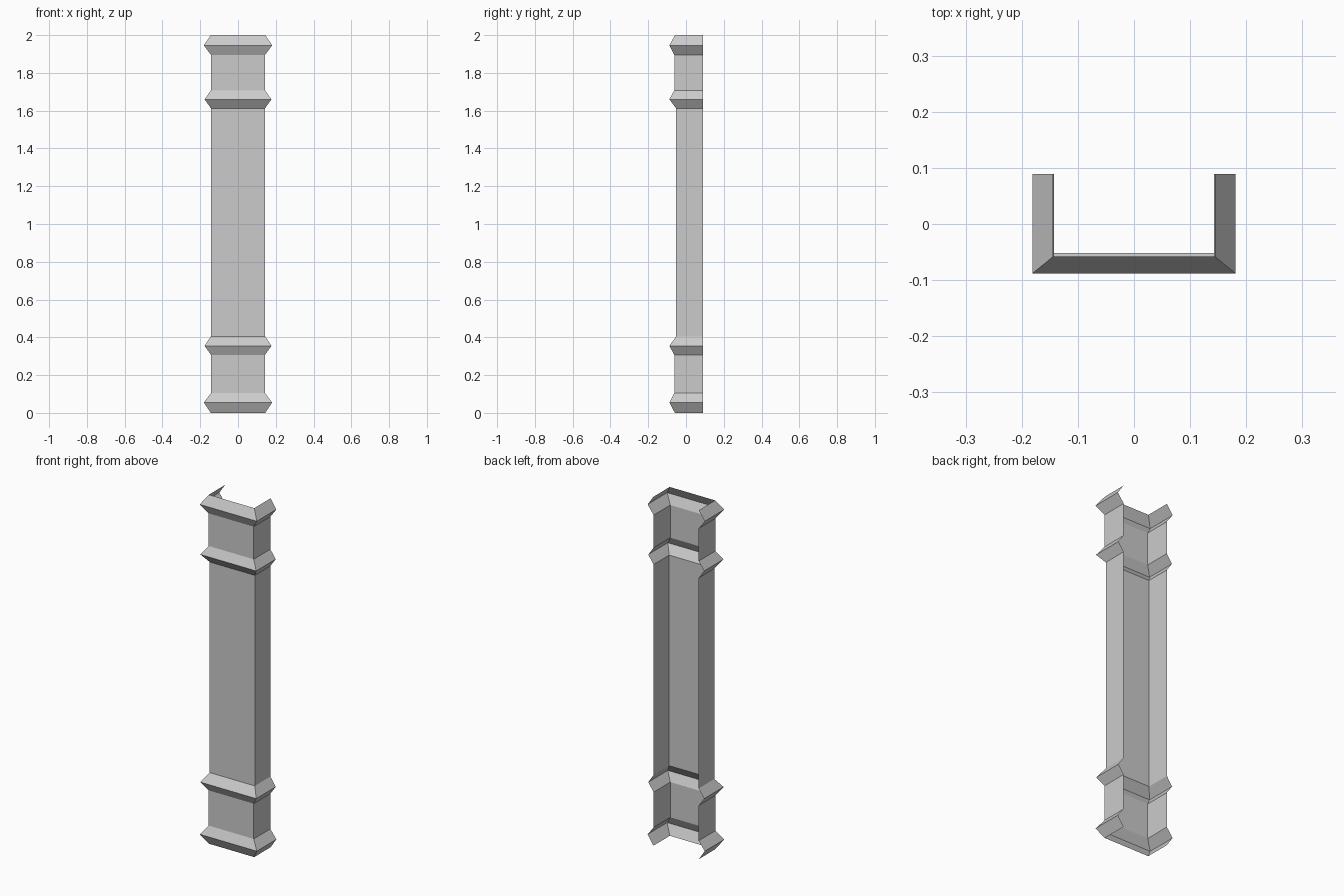
import bpy, bmesh

if "Cube" in bpy.data.objects:
    bpy.data.objects.remove(bpy.data.objects["Cube"])

BACK = 0.089  # open rear edge of the pilaster

# Lower half profile: (height, half width, front depth)
lower = [
    (0.000, 0.144, 0.059),
    (0.055, 0.181, 0.088),
    (0.105, 0.143, 0.062),
    (0.307, 0.143, 0.062),
    (0.355, 0.177, 0.088),
    (0.405, 0.143, 0.052),
]
# Upper half profile: same mouldings with a slightly shorter capital
upper = [
    (1.612, 0.143, 0.052),
    (1.660, 0.177, 0.088),
    (1.708, 0.143, 0.062),
    (1.895, 0.143, 0.062),
    (1.946, 0.181, 0.088),
    (2.000, 0.144, 0.058),
]


def sweep_open_shell(name, profile):
    """Skin a three-sided, open-backed shell through the profile levels."""
    bm = bmesh.new()
    rows = []
    for z, w, d in profile:
        section = [(-w, BACK), (-w, -d), (w, -d), (w, BACK)]
        rows.append([bm.verts.new((x, y, z)) for x, y in section])
    for a, b in zip(rows, rows[1:]):
        for i in range(3):
            bm.faces.new((a[i], a[i + 1], b[i + 1], b[i]))
    mesh = bpy.data.meshes.new(name)
    bm.to_mesh(mesh)
    bm.free()
    obj = bpy.data.objects.new(name, mesh)
    bpy.context.collection.objects.link(obj)
    return obj


# Pilaster shell: base, shaft and capital in one continuous skin
sweep_open_shell("wall_pilaster", lower + upper)
